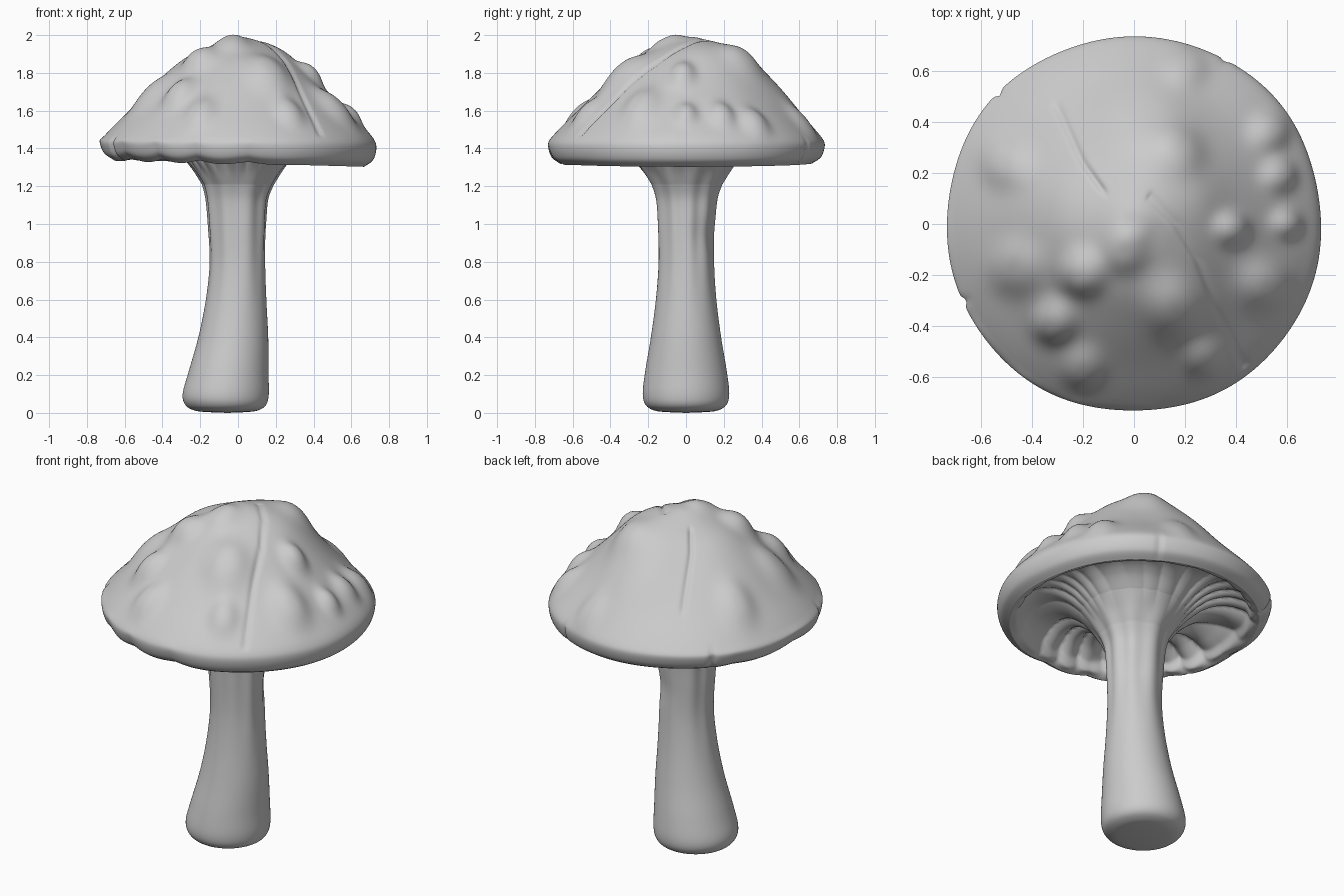
import bpy, bmesh, math
from mathutils import Vector

if "Cube" in bpy.data.objects:
    bpy.data.objects.remove(bpy.data.objects["Cube"])

N = 288  # segments around
TAU = 2 * math.pi


def spline(pts, steps):
    """Catmull-Rom through tuples of any length."""
    out = []
    for i in range(len(pts) - 1):
        p = [pts[max(i - 1, 0)], pts[i], pts[i + 1], pts[min(i + 2, len(pts) - 1)]]
        for s in range(steps):
            t = s / steps
            out.append(tuple(0.5 * (2 * b + (c - a) * t + (2 * a - 5 * b + 4 * c - d) * t * t
                                    + (3 * b - a - 3 * c + d) * t ** 3) for a, b, c, d in zip(*p)))
    return out + [pts[-1]]


def smooth(a, b, x):
    t = min(max((x - a) / (b - a), 0), 1)
    return t * t * (3 - 2 * t)


def loft(name, rings, start_cap):
    bm = bmesh.new()
    rows = [[bm.verts.new(p) for p in ring] for ring in rings]
    c = bm.verts.new(start_cap)
    for i in range(N):
        j = (i + 1) % N
        bm.faces.new((c, rows[0][j], rows[0][i]))
        for a, b in zip(rows, rows[1:]):
            bm.faces.new((a[i], a[j], b[j], b[i]))
    me = bpy.data.meshes.new(name)
    bm.to_mesh(me)
    bm.free()
    for f in me.polygons:
        f.use_smooth = True
    ob = bpy.data.objects.new(name, me)
    bpy.context.collection.objects.link(ob)
    return ob


# Warts on the cap: x, y, radius, height
bumps = [(0.16, 0.27, .12, .03), (0.53, 0.36, .09, .035), (0.38, -0.02, .08, .045),
         (0.60, 0.0, .07, .035), (0.51, -0.24, .12, .045), (0.16, -0.33, .14, .045),
         (0.27, -0.52, .09, .035), (-0.20, -0.19, .11, .05), (-0.04, -0.10, .11, .04),
         (-0.31, -0.38, .10, .05), (-0.20, -0.56, .10, .035), (-0.46, -0.17, .13, .035),
         (-0.50, 0.24, .12, .035), (0.57, 0.19, .08, .035), (0.20, 0.61, .10, .025),
         (-0.02, 0.0, .12, .025), (0.14, 0.17, .27, .04),
         (0.05, 0.42, .25, .035), (-0.35, 0.05, .25, .012)]
# Creases running down the cap (plan view)
creases = [[(0.06, 0.10), (0.16, 0.0), (0.25, -0.14), (0.32, -0.32), (0.43, -0.55)],
           [(-0.12, 0.13), (-0.20, 0.24), (-0.30, 0.46)]]
# Small rim splits: angle, depth
splits = [(math.atan2(-.30, -.66), .02), (math.atan2(.50, -.52), .018), (math.atan2(.61, .34), .01)]


def relief(x, y):
    h = 0
    for bx, by, r, a in bumps:
        h += a * math.exp(-(((x - bx) ** 2 + (y - by) ** 2) / (r * r * .62)) ** 1.3)
    p = Vector((x, y))
    for line in creases:
        d = 9
        for a, b in zip(line, line[1:]):
            a, b = Vector(a), Vector(b)
            t = min(max((p - a).dot(b - a) / (b - a).length_squared, 0), 1)
            d = min(d, (p - a - (b - a) * t).length)
        h -= .011 * math.exp(-(d / .013) ** 2)
    return h


def outline(th, r):
    """Slightly squarish plan of the cap."""
    return 1 + (-.005 * math.cos(4 * th - .2) - .003 * math.sin(7 * th)) * smooth(.3, .7, r)


def under_point(r, z, th):
    """Irregular swirling gills, stronger on the front left."""
    side = .6 + .4 * math.cos(th - math.radians(220))
    w = 12 * (th + .5 * (r - .3)) + 1.2 * math.sin(3 * th) + .8 * math.sin(5 * th + 1)
    amp = .04 * smooth(.20, .36, r) * (1 - smooth(.61, .665, r))
    return r, z + amp * side * (.6 - abs(math.sin(w)) ** .8)


# Cap: dome, rolled rim, then hollow gilled underside
top = spline([(.004, 1.953), (.07, 1.95), (.16, 1.927), (.28, 1.865), (.42, 1.748), (.56, 1.615),
              (.665, 1.515), (.722, 1.45), (.736, 1.40), (.718, 1.338), (.67, 1.303)], 7)
under = spline([(.67, 1.303), (.628, 1.325), (.598, 1.39), (.53, 1.44), (.44, 1.447),
                (.36, 1.415), (.29, 1.355)], 8)
flare = spline([(.29, 1.355), (.232, 1.28), (.187, 1.21)], 8)


def cap_ring(r, z, inner):
    ring = []
    for i in range(N):
        th = TAU * i / N
        if inner:
            rr, zz = under_point(r, z, th)
        else:
            h = relief(r * math.cos(th), r * math.sin(th)) * smooth(1.38, 1.48, z)
            rr, zz = r + h * .5 * smooth(0, .3, r), z + h * .88
        # rim rises to the left, scalloped on the front left
        rim = smooth(.50, .68, r) * (1 - smooth(1.36, 1.48, z))
        left = smooth(-.1, .8, math.cos(th - math.radians(220)))
        lobes = abs(math.sin(7 * th + math.sin(3 * th))) - .6
        zz += rim * (.019 * (1 - math.cos(th)) - left * .018 * lobes)
        for a, d in splits:
            da = (th - a + math.pi) % TAU - math.pi
            rr -= d * math.exp(-(da / .02) ** 2) * smooth(.62, .72, r) * (1 - smooth(1.38, 1.5, z))
        rr *= outline(th, r)
        ring.append((rr * math.cos(th), rr * math.sin(th), zz))
    return ring


rings = [cap_ring(r, z, False) for r, z in top]
rings += [cap_ring(r, z, True) for r, z in under[1:]]
apex = (0, 0, sum(p[2] for p in rings[0]) / N)
cap = loft("cap", [list(reversed(r)) for r in rings], apex)

# Stem: z, centre x, half width x, half width y
levels = spline([(.004, -.058, .10, .10), (.012, -.063, .165, .165), (.04, -.065, .212, .212),
                 (.10, -.065, .228, .229), (.22, -.05, .211, .216), (.40, -.025, .185, .186),
                 (.60, -.010, .160, .160), (.80, -.003, .146, .147), (1.0, -.005, .153, .152),
                 (1.13, -.006, .163, .162), (1.21, 0, .187, .187)], 6)


def flute(th, z):
    return 1 + .03 * math.sin(9 * th + .8 * math.sin(2 * th)) * smooth(.4, 1.25, z)


stem_rings = []
for z, cx, a, b in levels:
    ring = []
    for i in range(N):
        th = TAU * i / N
        # shallow dent towards the back right
        dent = .012 * math.exp(-((z - .94) / .09) ** 2) * max(0, math.cos(th - .9)) ** 4
        k = flute(th, z)
        ring.append((cx + (a * k - dent) * math.cos(th), (b * k - dent) * math.sin(th), z))
    stem_rings.append(ring)
# Flare spreading out into the gills
for r, z in list(reversed(flare))[1:]:
    ring = []
    for i in range(N):
        th = TAU * i / N
        rr, zz = under_point(r, z, th)
        rr *= (1 + (flute(th, 1.25) - 1) * (1 - smooth(.19, .29, r))) * outline(th, r)
        ring.append((rr * math.cos(th), rr * math.sin(th), zz))
    stem_rings.append(ring)
stem = loft("stem", stem_rings, (-.055, 0, 0))
